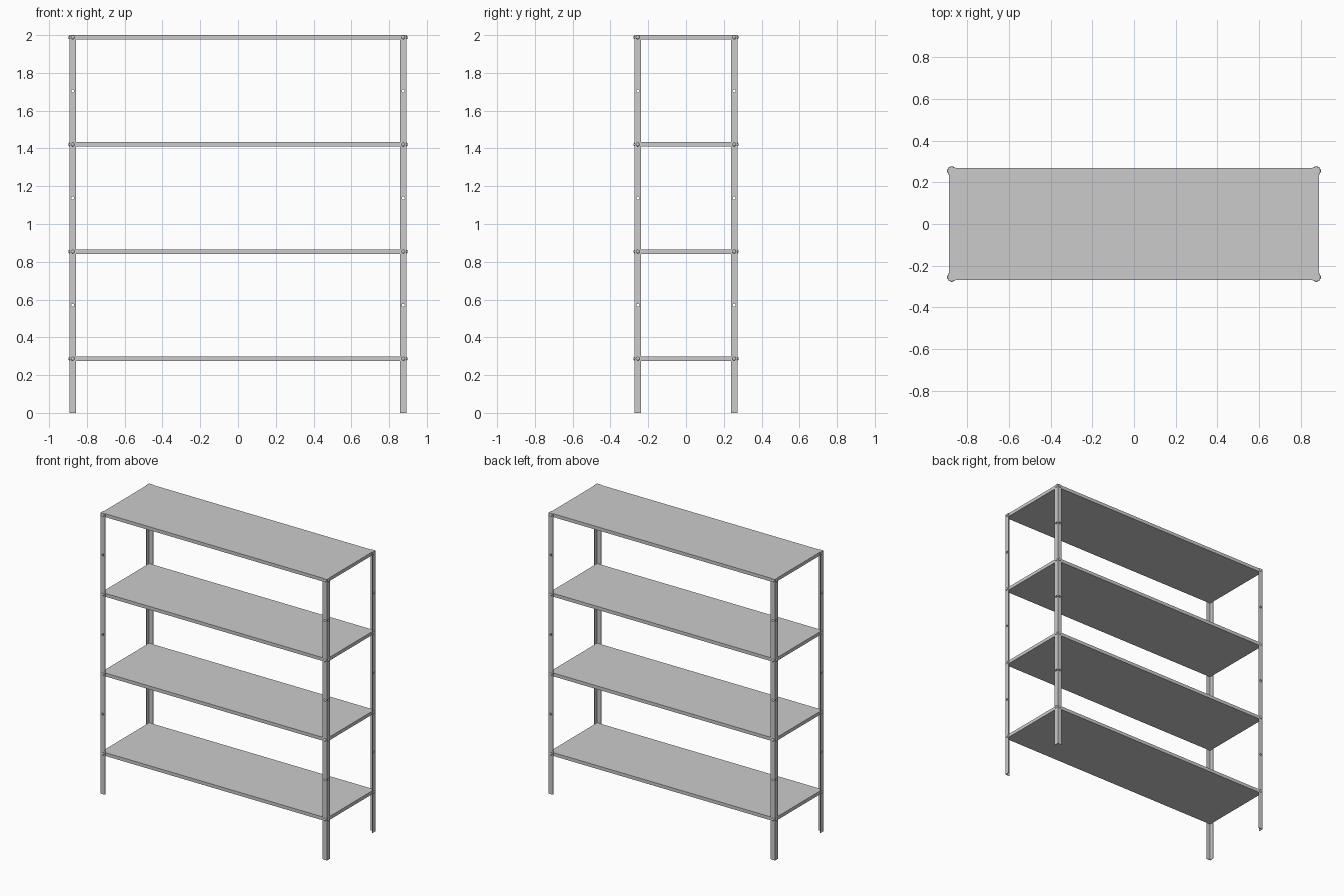
import bpy, bmesh
from math import pi
from mathutils import Matrix, Vector

if "Cube" in bpy.data.objects:
    bpy.data.objects.remove(bpy.data.objects["Cube"])

PX, PY, W, T = 0.892, 0.272, 0.034, 0.004   # post outer corner, flange width, sheet thickness
LEVELS = [0.287 + 0.567 * i for i in range(4)]       # shelf mid heights
HOLES = [0.570 + 0.567 * i for i in range(3)]        # spare hole heights
BX, BY = PX - W / 2, PY - W / 2                      # flange centre lines


def make(name, bm):
    bmesh.ops.recalc_face_normals(bm, faces=bm.faces)
    me = bpy.data.meshes.new(name)
    bm.to_mesh(me)
    bm.free()
    ob = bpy.data.objects.new(name, me)
    bpy.context.collection.objects.link(ob)
    return ob


def mirror(ob):
    m = ob.modifiers.new("four_corners", 'MIRROR')
    m.use_axis = (True, True, False)
    m.use_clip = False
    m.use_mirror_merge = False


def facing(axis, x, y, z):
    """Matrix turning local z to face outward along +x or -y."""
    rot = Matrix.Rotation(pi / 2, 4, 'Y' if axis == 'x' else 'X')
    return Matrix.Translation((x, y, z)) @ rot


# shelves: thin slabs inside the posts
for i, z in enumerate(LEVELS):
    bm = bmesh.new()
    bmesh.ops.create_cube(bm, size=1, matrix=Matrix.Translation((0, 0, z)) @
                          Matrix.Diagonal((2 * (PX - T), 2 * (PY - T), 0.024, 1)))
    make(f"shelf_{i + 1}", bm)

# hole cutters through both flanges
bm = bmesh.new()
for z in HOLES:
    for m in (facing('x', PX, -BY, z), facing('y', BX, -PY, z)):
        bmesh.ops.create_cone(bm, cap_ends=True, segments=16, radius1=0.008,
                              radius2=0.008, depth=0.016, matrix=m)
cutter = make("hole_cutter", bm)
cutter.hide_render = True
cutter.hide_set(True)

# angle-iron corner posts
bm = bmesh.new()
profile = [(PX, -PY), (PX, W - PY), (PX - T, W - PY), (PX - T, T - PY),
           (PX - W, T - PY), (PX - W, -PY)]
face = bm.faces.new([bm.verts.new((x, y, 0)) for x, y in profile])
top = bmesh.ops.extrude_face_region(bm, geom=[face])['geom']
bmesh.ops.translate(bm, vec=Vector((0, 0, 2)),
                    verts=[v for v in top if isinstance(v, bmesh.types.BMVert)])
posts = make("corner_posts", bm)
cut = posts.modifiers.new("spare_holes", 'BOOLEAN')
cut.operation = 'DIFFERENCE'
cut.solver = 'EXACT'
cut.object = cutter
mirror(posts)

# low domed bolt heads at each shelf
bm = bmesh.new()
for z in LEVELS:
    for m in (facing('x', PX, -BY, z), facing('y', BX, -PY, z)):
        bmesh.ops.create_uvsphere(bm, u_segments=16, v_segments=8, radius=1,
                                  matrix=m @ Matrix.Diagonal((0.01, 0.01, 0.006, 1)))
for f in bm.faces:
    f.smooth = True
mirror(make("bolt_heads", bm))
